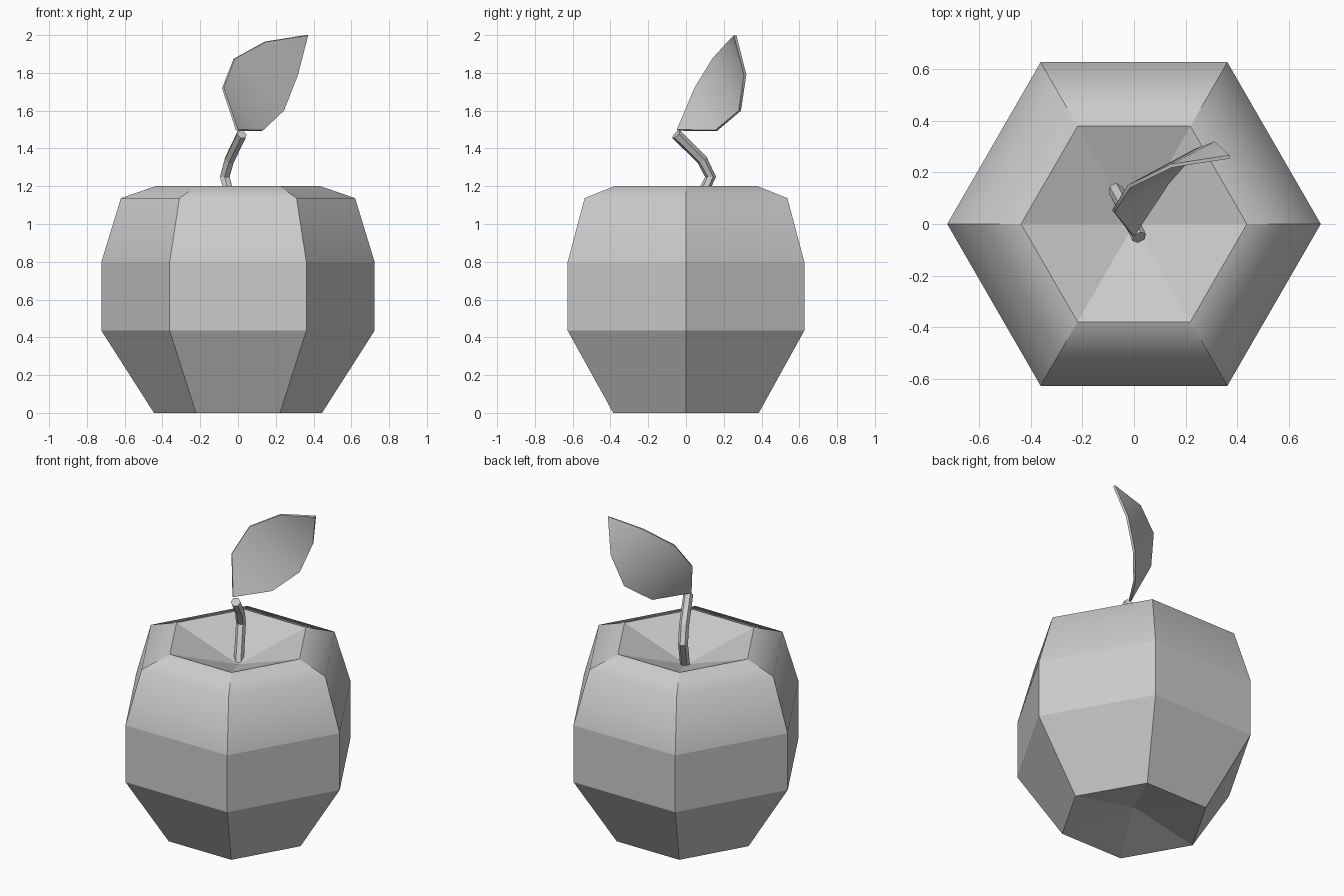
import bpy, bmesh
from math import cos, sin, pi

if "Cube" in bpy.data.objects:
    bpy.data.objects.remove(bpy.data.objects["Cube"])


def add_object(name, bm):
    mesh = bpy.data.meshes.new(name)
    bm.to_mesh(mesh)
    bm.free()
    obj = bpy.data.objects.new(name, mesh)
    bpy.context.collection.objects.link(obj)
    return obj


# Fruit body: six-sided lathe with dimples at both ends
SIDES = 6
profile = [(0.445, 0), (0.723, 0.435), (0.723, 0.8), (0.62, 1.137), (0.437, 1.2)]
bm = bmesh.new()
rings = [[bm.verts.new((r * cos(2 * pi * i / SIDES), r * sin(2 * pi * i / SIDES), z))
          for i in range(SIDES)] for r, z in profile]
bottom = bm.verts.new((0, 0, 0.09))
top = bm.verts.new((0, 0, 1.05))
for i in range(SIDES):
    j = (i + 1) % SIDES
    for lo, hi in zip(rings, rings[1:]):
        bm.faces.new((lo[i], lo[j], hi[j], hi[i]))
    bm.faces.new((bottom, rings[0][j], rings[0][i]))
    bm.faces.new((top, rings[-1][i], rings[-1][j]))
bm.normal_update()
# Only the shoulder ring is blended smoothly
for f in bm.faces:
    f.smooth = True
for e in bm.edges:
    e.smooth = all(v in rings[3] for v in e.verts)
add_object("fruit_body", bm)

# Stem: bent six-sided tube rising from the dimple
curve = bpy.data.curves.new("stem", "CURVE")
curve.dimensions = "3D"
curve.bevel_depth = 0.029
curve.bevel_resolution = 1
curve.use_fill_caps = True
path = [(0, 0, 0.98), (-0.07, 0.13, 1.25), (-0.045, 0.085, 1.34), (0.02, -0.052, 1.475)]
spline = curve.splines.new("POLY")
spline.points.add(len(path) - 1)
for p, co in zip(spline.points, path):
    p.co = (*co, 1)
spline.use_smooth = False
stem = bpy.data.objects.new("stem", curve)
bpy.context.collection.objects.link(stem)

# Leaf: thin curved blade between two edge outlines
left = [(-0.08, 0.05, 1.72), (-0.02, 0.145, 1.875), (0.145, 0.225, 1.965)]
right = [(0.13, 0.16, 1.495), (0.24, 0.285, 1.6), (0.315, 0.313, 1.79)]
bm = bmesh.new()
base = bm.verts.new((-0.005, -0.045, 1.497))
tip = bm.verts.new((0.37, 0.26, 2.0))
lv = [bm.verts.new(p) for p in left]
rv = [bm.verts.new(p) for p in right]
bm.faces.new((base, rv[0], lv[0]))
for i in range(2):
    bm.faces.new((lv[i], rv[i], rv[i + 1], lv[i + 1]))
bm.faces.new((lv[2], rv[2], tip))
for f in bm.faces:
    f.smooth = True
leaf = add_object("leaf", bm)
solid = leaf.modifiers.new("thickness", "SOLIDIFY")
solid.thickness = 0.014
solid.offset = 0
bpy.context.view_layer.objects.active = leaf
leaf.select_set(True)
bpy.ops.object.modifier_apply(modifier=solid.name)
bpy.ops.object.shade_smooth_by_angle(angle=0.7)
